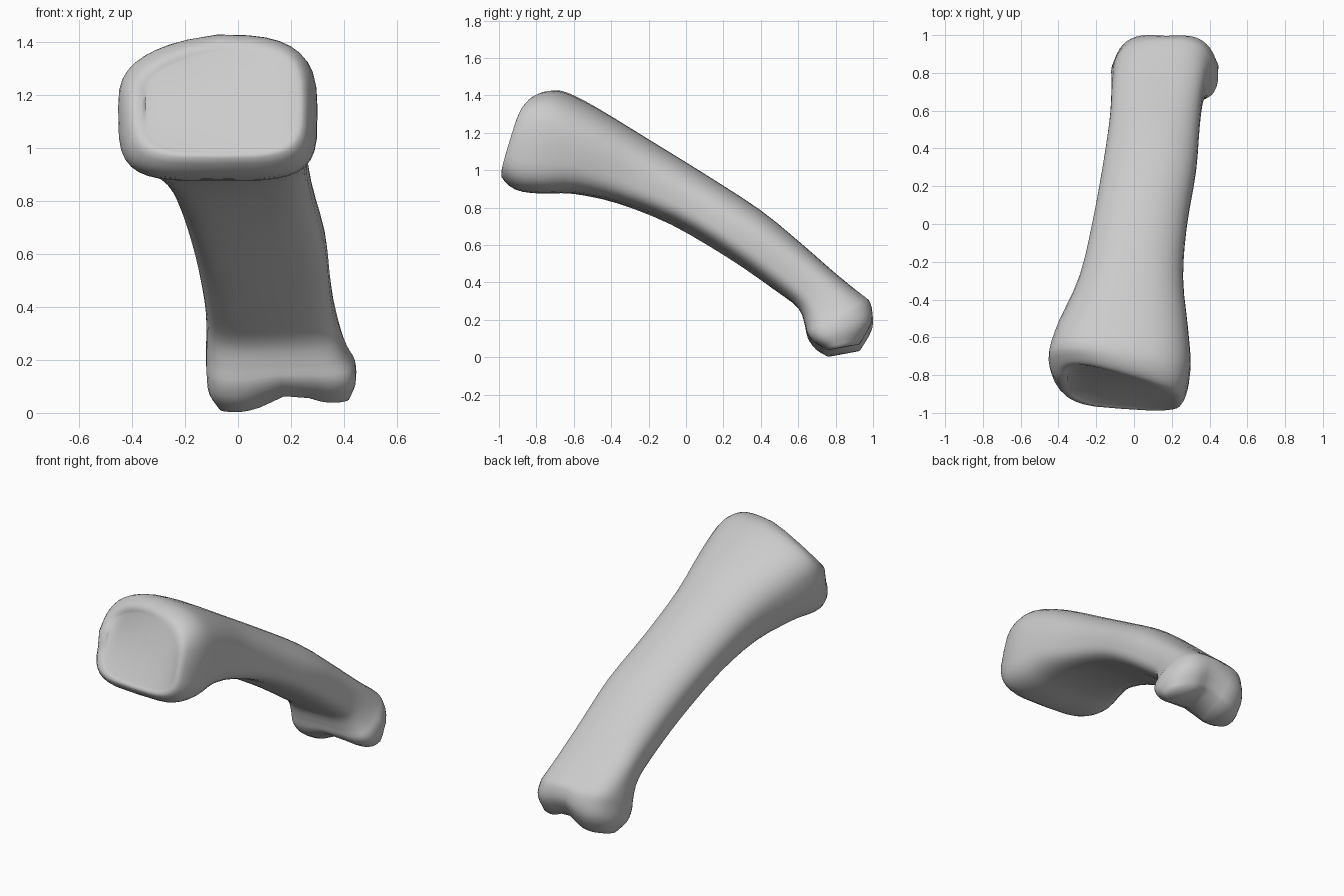
import bpy, bmesh, math

if "Cube" in bpy.data.objects:
    bpy.data.objects.remove(bpy.data.objects["Cube"])

# Key cross-sections from the wide joint end to the narrow end:
# top y, top z, bottom y, bottom z, left x, right x, top roundness, bottom roundness
KEYS = [
    (-0.81, 1.36, -0.965, 0.99, -0.35, 0.21, 0.65, 0.55),
    (-0.79, 1.40, -0.98, 0.96, -0.40, 0.25, 0.65, 0.50),
    (-0.73, 1.425, -0.91, 0.895, -0.44, 0.285, 0.65, 0.50),
    (-0.64, 1.415, -0.78, 0.875, -0.45, 0.30, 0.70, 0.50),
    (-0.47, 1.33, -0.60, 0.875, -0.40, 0.285, 0.80, 0.55),
    (-0.20, 1.165, -0.37, 0.83, -0.29, 0.26, 0.90, 0.50),
    (0.10, 0.98, -0.08, 0.715, -0.22, 0.28, 0.95, 0.52),
    (0.40, 0.785, 0.22, 0.535, -0.165, 0.33, 0.90, 0.52),
    (0.62, 0.605, 0.47, 0.36, -0.13, 0.35, 0.80, 0.55),
    (0.78, 0.465, 0.60, 0.26, -0.12, 0.37, 0.70, 0.55),
    (0.94, 0.33, 0.635, 0.17, -0.12, 0.41, 0.60, 0.50),
    (0.99, 0.26, 0.65, 0.10, -0.12, 0.44, 0.55, 0.45),
    (1.00, 0.15, 0.69, 0.04, -0.11, 0.445, 0.55, 0.45),
    (0.94, 0.035, 0.75, 0.00, -0.07, 0.42, 0.65, 0.55),
]
SIDES, STEPS = 36, 3


def key_at(u):
    """Catmull-Rom blend of the key sections."""
    i = min(int(u), len(KEYS) - 2)
    t = u - i
    a, b, c, d = (KEYS[max(0, min(len(KEYS) - 1, i + k))] for k in (-1, 0, 1, 2))
    return [0.5 * (2 * q + (r - p) * t + (2 * p - 5 * q + 4 * r - s) * t * t
                   + (3 * q - p - 3 * r + s) * t ** 3) for p, q, r, s in zip(a, b, c, d)]


def power(v, e):
    return math.copysign(abs(v) ** e, v)


def shape(x, y, z, u, v):
    # slanted joint face, its upper left corner cut back and lowered
    h = max(0, 1 - u / 4.5)
    y -= h * (0.20 + 0.12 * v) * (x + 0.03)
    if v < 0:
        y += h * 0.7 * max(0, -0.15 - x) ** 2
    z -= min(1, 1.6 * h) * 0.25 * max(0, -0.1 - x) * max(0, v)
    # underside of the shaft rises toward the right
    shaft = max(0, 1 - abs(u - 6.5) / 3)
    z += 0.12 * shaft * max(0, -v) * (x - 0.0)
    # groove between the two knuckles, right knuckle a little higher
    g = max(0, min(1, (u - 9.7) / 2.5))
    dip = math.exp(-((x - 0.2) / 0.1) ** 2)
    z += g * (0.05 * dip + 0.09 * max(0, x))
    y -= 0.01 * g * dip
    # knuckles taper toward the far tip
    x -= 0.22 * min(1, max(0, u - 9) / 2) * max(0, v) * (x - 0.16)
    return (x, y, max(z, 0))


def section(u):
    ty, tz, by, bz, xl, xr, et, eb = key_at(u)
    pts = []
    for k in range(SIDES):
        a = 2 * math.pi * k / SIDES
        c, s = math.cos(a), math.sin(a)
        e = et if s >= 0 else eb
        v = power(s, e)
        x = (xl + xr) / 2 + (xr - xl) / 2 * power(c, e)
        pts.append(shape(x, (ty + by) / 2 + (ty - by) / 2 * v,
                         (tz + bz) / 2 + (tz - bz) / 2 * v, u, v))
    return pts


# Bone body lofted through the sections
bm = bmesh.new()
last = len(KEYS) - 1
rings = [[bm.verts.new(p) for p in section(j / STEPS)] for j in range(last * STEPS + 1)]
for r0, r1 in zip(rings, rings[1:]):
    for k in range(SIDES):
        n = (k + 1) % SIDES
        bm.faces.new((r0[k], r0[n], r1[n], r1[k]))

# Joint surfaces closing both ends, row by row between the upper and lower halves
half = SIDES // 2
for ring in (rings[0], rings[-1]):
    for k in range(half):
        quad = [ring[k], ring[k + 1], ring[(SIDES - k - 1) % SIDES], ring[(SIDES - k) % SIDES]]
        bm.faces.new(list(dict.fromkeys(quad)))
bmesh.ops.recalc_face_normals(bm, faces=bm.faces)

mesh = bpy.data.meshes.new("finger_bone")
bm.to_mesh(mesh)
bm.free()
bone = bpy.data.objects.new("finger_bone", mesh)
bpy.context.collection.objects.link(bone)
for f in mesh.polygons:
    f.use_smooth = True
